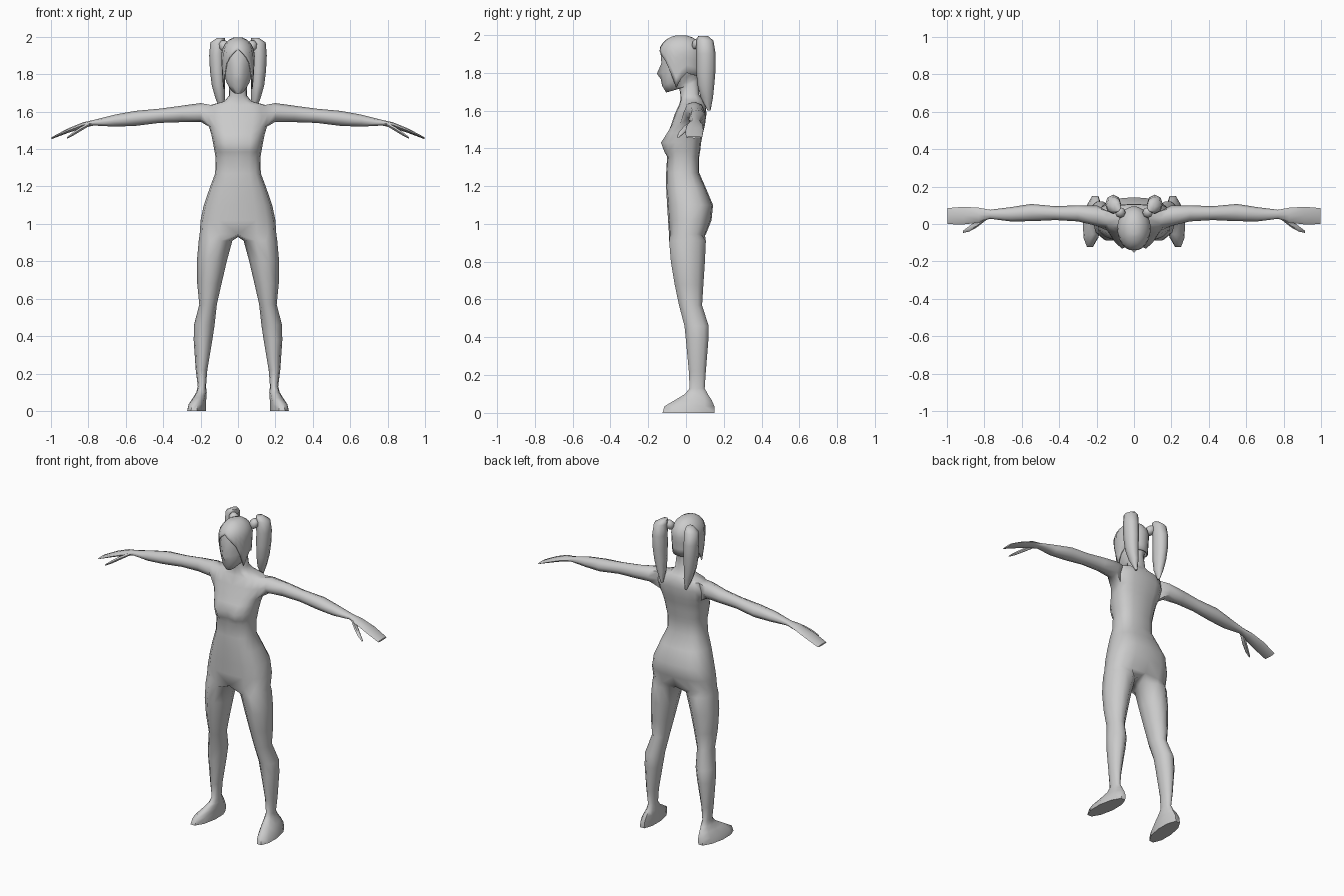
import bpy, bmesh, math

if "Cube" in bpy.data.objects:
    bpy.data.objects.remove(bpy.data.objects["Cube"])

grey = bpy.data.materials.new("plain_grey")
grey.diffuse_color = (0.6, 0.6, 0.6, 1)
grey.use_nodes = True
grey.node_tree.nodes["Principled BSDF"].inputs["Base Color"].default_value = grey.diffuse_color


def finish(name, bm, angle=60, thickness=0.0):
    """Turn a right-half bmesh into a mirrored, smooth shaded object."""
    bmesh.ops.recalc_face_normals(bm, faces=bm.faces)
    mesh = bpy.data.meshes.new(name)
    bm.to_mesh(mesh)
    bm.free()
    mesh.materials.append(grey)
    mesh.shade_smooth()
    mesh.set_sharp_from_angle(angle=math.radians(angle))
    obj = bpy.data.objects.new(name, mesh)
    bpy.context.collection.objects.link(obj)
    mirror = obj.modifiers.new("mirror", 'MIRROR')
    mirror.merge_threshold = 0.0005
    if thickness:
        solid = obj.modifiers.new("thickness", 'SOLIDIFY')
        solid.thickness = thickness
    return obj


def bridge(bm, a, b, closed=True):
    n = len(a)
    for i in range(n if closed else n - 1):
        j = (i + 1) % n
        bm.faces.new((a[i], a[j], b[j], b[i]))


def power(v, e):
    return math.copysign(abs(v) ** e, v)


def half_ring(bm, zf, zb, hw, front, back, e):
    """Nine points from the front centre round the side to the back centre."""
    ring = []
    for i in range(9):
        a = math.pi * i / 8
        x = 0 if i in (0, 8) else hw * math.sin(a) ** e
        c = power(math.cos(a), e) if i != 4 else 0
        y = (front + back) / 2 - (back - front) / 2 * c
        z = (zf + zb) / 2 + (zf - zb) / 2 * c
        # chest
        s = 0.03 if z < 1.41 else 0.06
        if 1.37 < z < 1.6 and y < 0:
            y -= 0.042 * math.exp(-((x - 0.065) / 0.042) ** 2 - ((z - 1.41) / s) ** 2)
        ring.append(bm.verts.new((x, y, z)))
    return ring


# ---- body: torso, neck and head as one column of half rings
TORSO = [  # z, half width, front, back
    (0.945, .205, -.09, .105), (1.02, .200, -.095, .135), (1.10, .183, -.10, .143),
    (1.19, .152, -.105, .105), (1.27, .122, -.105, .07), (1.355, .120, -.10, .07),
    (1.385, .125, -.10, .075), (1.43, .133, -.10, .08), (1.48, .143, -.095, .09),
    (1.52, .155, -.08, .10), (1.58, .165, -.06, .108), (1.635, .15, -.035, .105),
    (1.655, .075, -.03, .09), (1.685, .048, -.03, .07)]
HEAD = [  # z front, z back, half width, front, back
    (1.715, 1.76, .047, -.035, .065), (1.695, 1.78, .045, -.105, .07),
    (1.73, 1.81, .066, -.126, .08), (1.765, 1.835, .075, -.13, .085),
    (1.795, 1.86, .08, -.132, .09), (1.85, 1.89, .083, -.13, .09),
    (1.91, 1.92, .085, -.135, .085), (1.96, 1.96, .068, -.113, .062),
    (1.985, 1.985, .04, -.08, .03)]
bm = bmesh.new()
rings = [half_ring(bm, z, z, w, f, b, 0.75) for z, w, f, b in TORSO]
rings += [half_ring(bm, *r, 1.0) for r in HEAD]
rings[len(TORSO) + 4][0].co.y -= 0.022   # nose tip
rings[len(TORSO) + 3][0].co.y -= 0.003   # lips
for r in range(len(rings) - 1):
    for i in range(8):
        if r in (9, 10) and i in (3, 4):   # opening for the arm
            continue
        a, b = rings[r], rings[r + 1]
        bm.faces.new((a[i], a[i + 1], b[i + 1], b[i]))
bm.faces.new(rings[-1])

# ---- arm and hand grown from the shoulder opening
ARM = [  # x, centre z, half height, centre y, half depth
    (.20, 1.596, .050, .045, .055), (.30, 1.588, .044, .057, .043),
    (.42, 1.578, .038, .058, .037), (.55, 1.564, .040, .061, .046),
    (.66, 1.552, .032, .052, .038), (.77, 1.541, .015, .052, .024),
    (.83, 1.528, .015, .047, .040), (.91, 1.498, .012, .045, .047),
    (.998, 1.458, .005, .042, .043)]
lo, mid, hi = rings[9:12]
loop = [hi[4], hi[5], mid[5], lo[5], lo[4], lo[3], mid[3], hi[3]]
for x, cz, rz, cy, ry in ARM:
    new = [bm.verts.new((x, cy + ry * math.sin(k * math.pi / 4),
                         cz + rz * math.cos(k * math.pi / 4))) for k in range(8)]
    bridge(bm, loop, new)
    loop = new
bm.faces.new(loop)

# ---- leg and foot grown from the bottom of the torso
LEG = [  # z, centre x, half width, centre y, half depth, outward turn
    (.91, .12, .09, .008, .097, 0), (.80, .14, .08, .010, .090, 0),
    (.68, .153, .065, .016, .076, 0), (.57, .160, .047, .024, .061, 0),
    (.46, .180, .055, .056, .064, 0), (.38, .187, .050, .059, .059, 0),
    (.22, .195, .031, .060, .045, 0), (.13, .193, .022, .059, .040, 0),
    (.10, .195, .028, .055, .060, .03), (.07, .205, .036, .040, .095, .06),
    (.035, .218, .046, .018, .132, .1), (0, .222, .050, .013, .137, .1)]
crotch = bm.verts.new((0, .01, .93))
loop = rings[0] + [crotch]
for z, cx, rx, cy, ry, turn in LEG:
    new = []
    for i in range(10):
        t = math.radians(36 * (i + 1))
        dy = -ry * math.sin(t) / 0.951
        new.append(bm.verts.new((cx - rx * math.cos(t) - turn * dy, cy + dy, z)))
    bridge(bm, loop, new)
    loop = new
bm.faces.new(loop)
finish("body", bm)


def tube(name, sections, sides, axis='z'):
    """Loft of ellipses: centre x, y, z and two radii."""
    bm = bmesh.new()
    last = None
    for x, y, z, r1, r2 in sections:
        ring = []
        for k in range(sides):
            c = r1 * math.cos(2 * math.pi * k / sides)
            s = r2 * math.sin(2 * math.pi * k / sides)
            co = (x + c, y + s, z) if axis == 'z' else (x, y + c, z + s)
            ring.append(bm.verts.new(co))
        if last:
            bridge(bm, last, ring)
        else:
            bm.faces.new(ring)
        last = ring
    bm.faces.new(last)
    return finish(name, bm)


# ---- thumb, pigtail and its tie
tube("thumb", [(.79, .035, 1.535, .014, .010), (.84, .0, 1.508, .018, .013),
               (.88, -.025, 1.482, .015, .011), (.914, -.042, 1.460, .006, .005)], 6, 'x')
tube("pigtail", [(.09, .09, 1.995, .02, .025), (.108, .10, 1.97, .040, .045),
                 (.112, .105, 1.90, .042, .052), (.110, .105, 1.82, .040, .052),
                 (.105, .105, 1.74, .035, .045), (.095, .11, 1.67, .025, .033),
                 (.085, .122, 1.60, .006, .008)], 8)
tube("hair_tie", [(.07, .055, 1.925, .015, .015), (.072, .06, 1.94, .028, .028),
                  (.074, .062, 1.965, .028, .028), (.076, .065, 1.98, .012, .012)], 8)

# ---- hair cap with parted fringe and side strands
HAIRLINE = [1.935, 1.915, 1.89, 1.86, 1.80, 1.72, 1.77, 1.80, 1.79, 1.785, 1.78, 1.78, 1.78]
bm = bmesh.new()
columns = []
for i, low in enumerate(HAIRLINE):
    a = math.pi * i / (len(HAIRLINE) - 1)
    column = []
    for k in range(8):
        z = 1.997 + (low - 1.997) * (k / 7) ** 1.5
        s = math.sqrt(max(0, 1 - ((z - 1.9) / 0.1) ** 2)) if z > 1.9 else 1 - 0.6 * (1.9 - z)
        x = 0 if i in (0, len(HAIRLINE) - 1) else 0.09 * s * math.sin(a)
        column.append(bm.verts.new((x, -0.025 - 0.12 * s * math.cos(a), z)))
    columns.append(column)
for a, b in zip(columns, columns[1:]):
    bridge(bm, a, b, closed=False)
bm.faces.new([c[0] for c in columns])
finish("hair_cap", bm, thickness=0.006)
